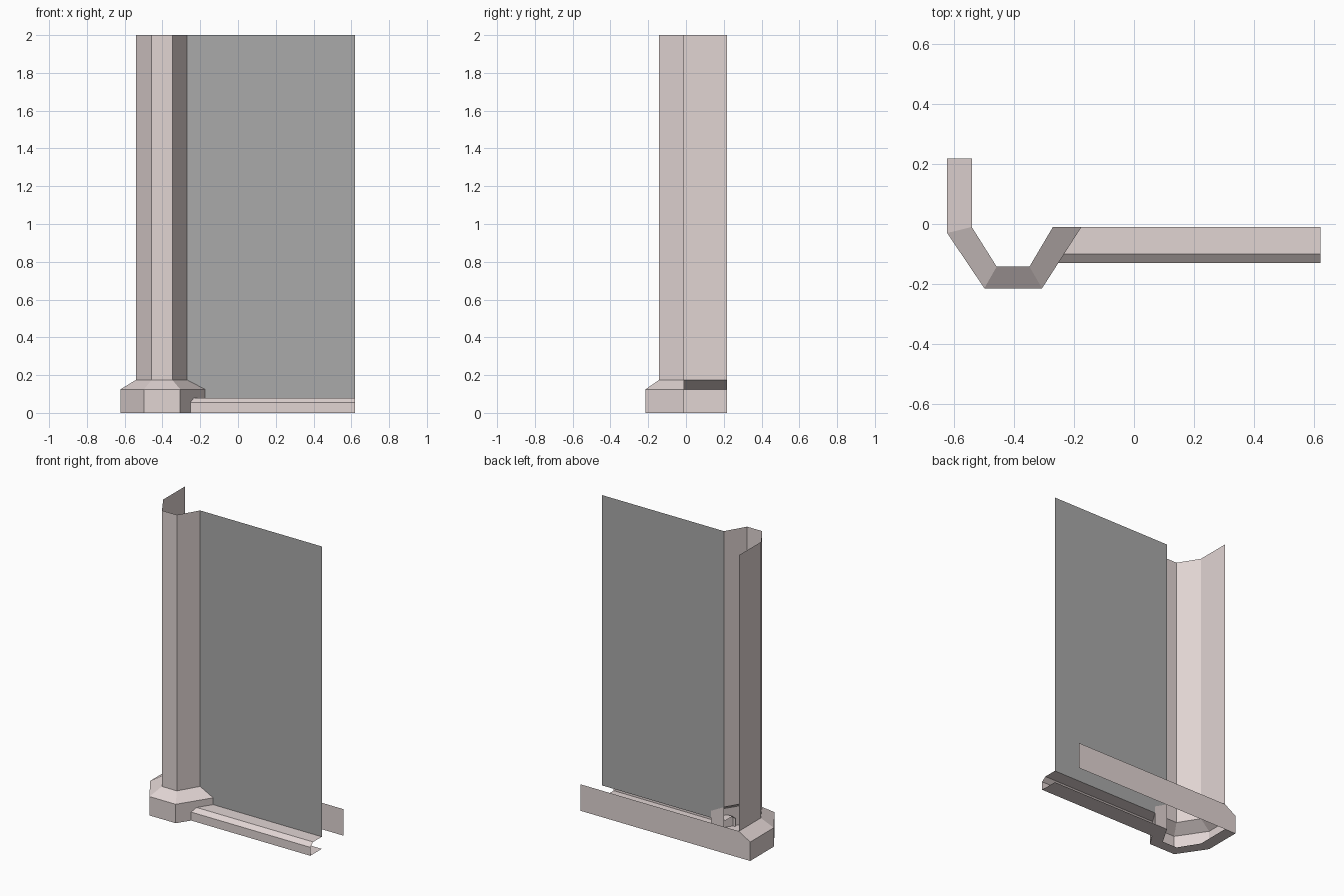
import bpy

if "Cube" in bpy.data.objects:
    bpy.data.objects.remove(bpy.data.objects["Cube"])


def material(name, color):
    mat = bpy.data.materials.new(name)
    mat.diffuse_color = (*color, 1)
    mat.use_nodes = True
    mat.node_tree.nodes["Principled BSDF"].inputs["Base Color"].default_value = mat.diffuse_color
    return mat


STONE = material("pale_stone", (0.75, 0.66, 0.65))
PANEL = material("dark_panel", (0.4, 0.4, 0.4))


def make(name, verts, faces, mat):
    mesh = bpy.data.meshes.new(name)
    mesh.from_pydata(verts, [], faces)
    mesh.materials.append(mat)
    obj = bpy.data.objects.new(name, mesh)
    bpy.context.collection.objects.link(obj)
    return obj


def loft(name, rows, mat):
    """Join neighbouring rows of equal length with quads."""
    n = len(rows[0])
    faces = [(r * n + i, r * n + i + 1, (r + 1) * n + i + 1, (r + 1) * n + i)
             for r in range(len(rows) - 1) for i in range(n - 1)]
    return make(name, [v for row in rows for v in row], faces, mat)


def lift(path, z):
    return [(x, y, z) for x, y in path]


def upright(name, y, outline, mat):
    """Flat vertical face in the xz plane."""
    return make(name, [(x, y, z) for x, z in outline],
                [tuple(range(len(outline)))], mat)


# Plan outlines of the pillar shaft and its wider foot, from back left to wall
shaft = [(-0.54, 0.218), (-0.54, -0.01), (-0.457, -0.142), (-0.348, -0.142), (-0.27, -0.01)]
foot = [(-0.622, 0.218), (-0.622, -0.03), (-0.498, -0.214), (-0.306, -0.214), (-0.175, -0.01)]
H1, H2, TOP = 0.125, 0.175, 2.0
RIGHT, WALL_Y, BACK_Y = 0.62, -0.01, 0.218

# Pillar shaft
loft("pillar_shaft", [lift(shaft, H2), lift(shaft, TOP)], STONE)

# Pillar foot: underside ring, upright band, sloped shoulder
loft("pillar_foot", [lift(shaft, 0), lift(foot, 0), lift(foot, H1), lift(shaft, H2)], STONE)

# Closing face where the foot meets the wall
upright("foot_end", WALL_Y, [(-0.27, 0), (-0.27, H2), (-0.175, H1), (-0.175, 0)], STONE)

# Long low strip across the back
upright("back_strip", BACK_Y,
        [(-0.622, 0), (-0.622, H1), (-0.54, H2), (RIGHT, H2), (RIGHT, 0)], STONE)

# Wall panel, notched around the foot
upright("wall_panel", WALL_Y,
        [(-0.175, 0.08), (RIGHT, 0.08), (RIGHT, TOP), (-0.27, TOP), (-0.27, H2), (-0.175, H1)], PANEL)

# Skirting: chamfered profile run along the wall
profile = [(-0.01, 0), (-0.13, 0), (-0.13, 0.056), (-0.10, 0.08), (-0.01, 0.08)]
loft("skirting", [[(x, y, z) for x in (-0.27, RIGHT)] for y, z in profile], STONE)
